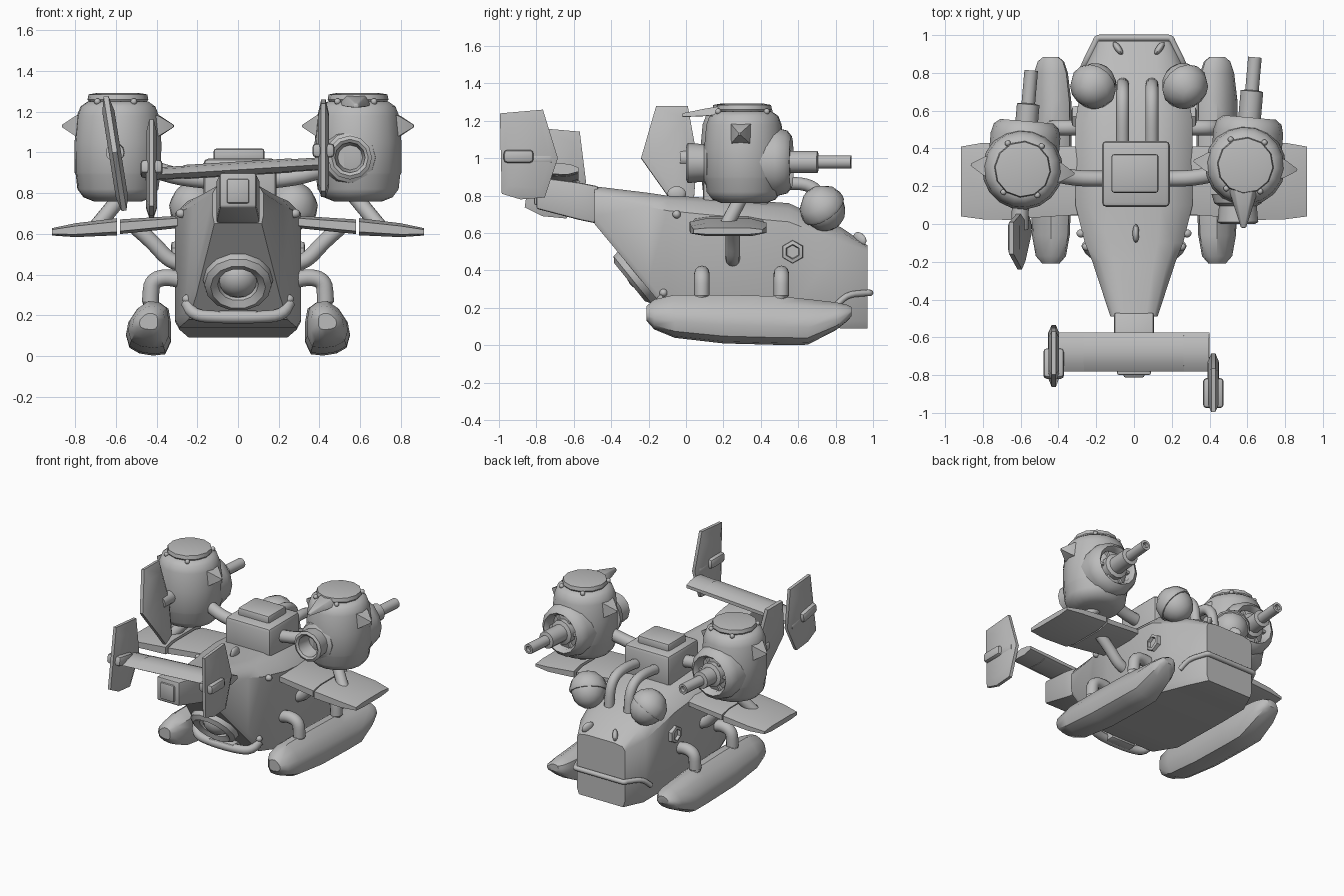
import bpy, bmesh, math
from mathutils import Matrix, Vector

cube = bpy.data.objects.get("Cube")
if cube:
    bpy.data.objects.remove(cube, do_unlink=True)

GREY = (0.5, 0.5, 0.5, 1)
grey = bpy.data.materials.new("plain_grey")
grey.use_nodes = True
grey.diffuse_color = GREY
grey.node_tree.nodes["Principled BSDF"].inputs["Base Color"].default_value = GREY
parts = []
I = Matrix.Identity(4)
T = Matrix.Translation


def R(angle, axis):
    return Matrix.Rotation(math.radians(angle), 4, axis)


def finish(name, bm, m=I, bevel=0):
    if bevel:
        bmesh.ops.bevel(bm, geom=bm.edges[:], offset=bevel, segments=2,
                        affect='EDGES', profile=0.5, clamp_overlap=True)
    bmesh.ops.transform(bm, matrix=m, verts=bm.verts)
    bmesh.ops.recalc_face_normals(bm, faces=bm.faces)
    me = bpy.data.meshes.new(name)
    bm.to_mesh(me)
    bm.free()
    me.materials.append(grey)
    ob = bpy.data.objects.new(name, me)
    bpy.context.collection.objects.link(ob)
    parts.append(ob)


def loft(name, rings, m=I, bevel=0, closed=False):
    bm = bmesh.new()
    vs = [[bm.verts.new(p) for p in ring] for ring in rings]
    n = len(vs[0])
    pairs = list(zip(vs, vs[1:])) + ([(vs[-1], vs[0])] if closed else [])
    for a, b in pairs:
        for i in range(n):
            bm.faces.new((a[i], a[(i + 1) % n], b[(i + 1) % n], b[i]))
    if not closed:
        bm.faces.new(vs[0])
        bm.faces.new(vs[-1])
    finish(name, bm, m, bevel)


def lathe(name, profile, m=I, n=16, closed=False):
    """Spin (radius, height) pairs about z."""
    a = [2 * math.pi * i / n for i in range(n)]
    loft(name, [[(r * math.cos(t), r * math.sin(t), z) for t in a]
                for r, z in profile], m, closed=closed)


def box(name, lo, hi, bevel=0.015, m=I):
    bm = bmesh.new()
    bmesh.ops.create_cube(bm, size=1)
    lo, hi = Vector(lo), Vector(hi)
    fit = T((lo + hi) / 2) @ Matrix.Diagonal((*(hi - lo), 1))
    bmesh.ops.transform(bm, matrix=fit, verts=bm.verts)
    finish(name, bm, m, bevel)


def ball(name, loc, scale, m=I):
    bm = bmesh.new()
    bmesh.ops.create_uvsphere(bm, u_segments=14, v_segments=9, radius=1)
    finish(name, bm, m @ T(loc) @ Matrix.Diagonal((*scale, 1)))


def tube(name, path, r):
    """Round pipe swept along a few points, corners cut for a soft bend."""
    pts = [Vector(p) for p in path]
    for _ in range(2):
        cut = [p for a, b in zip(pts, pts[1:]) for p in (a.lerp(b, .25), a.lerp(b, .75))]
        pts = [pts[0]] + cut[1:-1] + [pts[-1]]
    rings = []
    for i, p in enumerate(pts):
        d = (pts[min(i + 1, len(pts) - 1)] - pts[max(i - 1, 0)]).normalized()
        q = d.to_track_quat('Z', 'Y')
        rings.append([p + q @ Vector((r * math.cos(t * math.pi / 6), r * math.sin(t * math.pi / 6), 0))
                      for t in range(12)])
    loft(name, rings)


def plate(name, outline, thick, m=I):
    """Fin from a (y, z) outline with thinned rim."""
    cy = sum(p[0] for p in outline) / len(outline)
    cz = sum(p[1] for p in outline) / len(outline)
    rings = [[(x, cy + (y - cy) * s, cz + (z - cz) * s) for y, z in outline]
             for x, s in ((-thick / 2, .75), (-thick / 5, 1), (thick / 5, 1), (thick / 2, .75))]
    loft(name, rings, m)


# Hull: rows of y, half width, roof half width, bottom, shoulder, roof
hull = []
for y, w, t, b, s, z in [(-.49, .125, .09, .65, .80, .85), (-.2, .22, .15, .30, .74, .815),
                         (-.1, .26, .18, .18, .72, .80), (.1, .31, .2, .14, .7, .79),
                         (.55, .31, .2, .13, .66, .76), (.83, .26, .17, .09, .55, .63),
                         (.97, .19, .16, .09, .5, .535)]:
    half = [(w * .93, b), (w, b + .04), (w, s), (w * .4 + t * .6, s * .3 + z * .7), (t * .7, z)]
    hull.append([(x, y, h) for x, h in half] + [(-x, y, h) for x, h in reversed(half)])
loft("hull", hull)

# Nose pipe, tail boom and its exhaust
tube("nose_pipe", [(-.28, .8, .21), (-.255, .86, .27), (-.205, .96, .28), (-.195, .985, .28),
                   (-.17, .985, .28), (.17, .985, .28), (.195, .985, .28), (.205, .96, .28),
                   (.255, .86, .27), (.28, .8, .21)], .017)
boom = [[(x, y, z) for x, z in ((-w, b), (w, b), (w, t), (-w, t))]
        for y, w, b, t in ((-.47, .105, .65, .85), (-.57, .105, .67, .87), (-.8, .09, .73, .9))]
loft("tail_boom", boom, bevel=.012)
box("tail_exhaust", (-.055, -.812, .75), (.055, -.79, .87), .01)

# Tailplane, rolled a little, with a fin and hub at each end
roll = T((0, -.675, .915)) @ R(-3.5, 'Y')
foil = [(-.105, 0), (-.06, .03), (0, .04), (.06, .03), (.1, .012), (.1, -.012), (.04, -.03), (-.06, -.025)]
for name, a, b, k in (("tailplane", -.265, .265, 1), ("tail_tip_right", -.4, -.265, .9),
                      ("tail_tip_left", .265, .4, .9)):
    loft(name, [[(x, y, z * k) for y, z in foil] for x in (a, b)], roll)
fin = [(-.15, .23), (.08, .25), (.16, -.01), (.09, -.22), (-.04, -.23), (-.14, -.2)]
for name, loc, tilt in (("fin_left", (.42, -.845, 1.01), 0), ("fin_right", (-.425, -.69, .91), -10)):
    m = T(loc) @ R(tilt, 'X')
    plate(name, fin, .055, m)
    box(name + "_hub", (-.055, -.13, -.035), (.055, .03, .035), .02, m)
    box(name + "_root", (-.03, 0, -.04), (.03, .13, .01), .015, m)

# Roof housing and its feed pipes
box("roof_housing", (-.17, .09, .72), (.19, .44, .97), .025)
box("roof_hatch", (-.12, .165, .95), (.13, .37, 1.02), .015)
for x in (-.06, .095):
    tube("roof_pipe", [(x, .42, .85), (x, .58, .87), (x, .68, .85), (x, .73, .78), (x, .74, .66)], .034)
ball("roof_stud", (.01, -.05, .81), (.018, .05, .04))

# Rear under-slung turret ring and bumper
aim = T((0, -.255, .375)) @ Vector((0, -.77, -.62)).to_track_quat('Z', 'Y').to_matrix().to_4x4()
lathe("turret_ring", [(.10, -.1), (.155, -.08), (.175, -.01), (.165, .04), (.135, .06), (.1, .04),
                      (.085, -.02)], aim, 14)
ball("turret_eye", (0, -.01, -.02), (.1, .1, .085), aim)
tube("rear_bumper", [(-.25, -.11, .26), (-.22, -.16, .2), (-.1, -.18, .19), (.1, -.18, .19),
                     (.22, -.16, .2), (.25, -.11, .26)], .03)
box("bumper_block", (-.1, -.2, .165), (.1, -.1, .225), .015)

# Float cross-section: upright inner wall, sloping outer shoulder, keel
section = [(-.5, .95), (-.9, .7), (-1, .2), (-1, -.5), (-.75, -.95), (-.2, -1), (.4, -.92),
           (.85, -.7), (1, -.25), (.9, .2), (.5, .7), (0, 1)]

for s in (-1, 1):
    side = "left" if s > 0 else "right"
    # Eye dome with a lid
    dome = T((.027 + s * .238, .735, .73)) @ R(35, 'X') @ R(s * 25, 'Y')
    ball("eye_dome_" + side, (0, 0, 0), (.115, .115, .125), dome)
    lathe("eye_lid_" + side, [(.122, -.01), (.127, .01), (.11, .065), (.06, .112), (.02, .125)], dome, 14)
    ball("nose_lamp_" + side, (0, 0, 0), (.018, .045, .03),
         T((.025 + s * .11, .93, .57)) @ R(-s * 35, 'Z') @ R(-35, 'X'))

    # Porthole and bolts
    lathe("porthole_" + side, [(.065, -.02), (.06, .02), (.04, .025), (.035, .005)],
          T((s * .305, .57, .5)) @ R(s * 90, 'Y'), 6)
    for y, z, w in ((-.05, .7, .28), (-.12, .28, .25)):
        ball("hull_bolt", (s * w, y, z), (.025, .022, .022))

    # Wing panels with slight droop
    for name, rows in (("inner_wing_", ((.28, .05, .41, .66, .03), (.58, .03, .42, .635, .036))),
                       ("outer_wing_", ((.595, .02, .43, .635, .042), (.8, .025, .43, .618, .034),
                                        (.915, .04, .41, .61, .018)))):
        loft(name + side, [[(s * x, a, z - h * .6), (s * x, a, z + h * .6), (s * x, a + .08, z + h),
                            (s * x, b - .08, z + h), (s * x, b, z + h * .5), (s * x, b, z - h * .5),
                            (s * x, b - .08, z - h), (s * x, a + .08, z - h)]
                           for x, a, b, z, h in rows])

    # Struts and pylons
    tube("wing_strut_" + side, [(s * .5, .25, .63), (s * .42, .25, .56), (s * .34, .25, .47),
                                (s * .27, .25, .45)], .038)
    tube("engine_strut_" + side, [(s * .7, .21, .63), (s * .56, .3, .8)], .038)
    tube("engine_pylon_" + side, [(s * .12, .24, .86), (s * .3, .24, .88), (s * .45, .27, .93)], .042)

    # Landing float on two bent legs
    loft("float_" + side, [[(s * (.44 + w * u), y, z + h * v) for u, v in section]
                           for y, z, w, h in [(-.21, .17, .045, .04), (-.17, .165, .08, .08),
                                              (-.06, .155, .1, .115), (.2, .14, .11, .13),
                                              (.5, .132, .11, .13), (.65, .125, .108, .122),
                                              (.8, .155, .09, .075), (.86, .172, .07, .045),
                                              (.885, .18, .04, .025)]])
    for y in (.085, .51):
        tube("float_leg_" + side, [(s * .27, y, .37), (s * .35, y, .39), (s * .42, y, .37),
                                   (s * .43, y, .3), (s * .43, y, .22)], .041)

    # Engine barrel with cap and four-sided side spikes
    m = T((s * .59, .3 + s * .01, 0)) @ R(-5, 'Z')
    lathe("engine_" + side, [(.12, .76), (.17, .78), (.2, .82), (.208, .89), (.213, .9), (.214, 1.05),
                             (.202, 1.18), (.185, 1.225), (.15, 1.25)], m, 18)
    lathe("engine_cap_" + side, [(.13, 1.23), (.15, 1.26), (.145, 1.285), (.1, 1.293)], m, 12)
    for d in (-1, 1):
        lathe("engine_spike", [(.085, -.02), (.07, .015), (.008, .085)],
              m @ T((d * .19, 0, 1.13)) @ R(d * 90, 'Y') @ R(45, 'Z'), 4)
        for a in (-.09, .09):
            ball("cap_bolt", (a, d * .13, 1.25), (.016, .016, .016), m)

    # Intake cowl and stepped gun
    fwd = m @ T((0, 0, .98)) @ R(-90, 'X')
    lathe("intake_cowl_" + side, [(.185, .1), (.185, .18), (.172, .23), (.14, .255), (.12, .23), (.115, .1)],
          fwd, 14, closed=True)
    tip = .55 + s * .025
    lathe("gun_" + side, [(.085, .15), (.085, .24), (.06, .25), (.06, tip - .18), (.036, tip - .175),
                          (.036, tip), (.02, tip), (.02, tip - .025)], fwd, 12)
    for k in range(6):
        box("intake_vane", (.04, -.01, .19), (.13, .01, .22), .004, fwd @ R(60 * k, 'Z'))

# Left engine exhaust and cap flap
lathe("engine_exhaust", [(.14, .15), (.125, .2), (.1, .215), (.108, .3), (.09, .31), (.075, .3),
                         (.06, .2)], T((.55, .31, .975)) @ R(90, 'X'), 12)
flap = [[(.58 + x, y, z) for x, z in ((-w, a), (w, a), (w * .6, b), (-w * .6, b))]
        for y, w, a, b in ((-.02, .015, 1.22, 1.24), (.1, .055, 1.225, 1.265), (.25, .1, 1.24, 1.29))]
loft("cap_flap", flap, bevel=.006)

# Right engine rear vane on a stub
vane = [(-.04, .28), (.13, .28), (.18, 0), (.16, -.25), (.08, -.29), (.02, -.2), (-.12, 0)]
plate("engine_vane", vane, .06, T((-.605, -.12, 1.0)) @ R(-9, 'Y'))
tube("vane_stub", [(-.6, .15, 1.0), (-.605, -.03, 1.0)], .045)

# Smooth curved parts, keep crisp edges
for ob in bpy.context.selected_objects:
    ob.select_set(False)
for ob in parts:
    ob.select_set(True)
bpy.context.view_layer.objects.active = parts[0]
bpy.ops.object.shade_smooth_by_angle(angle=math.radians(38))
